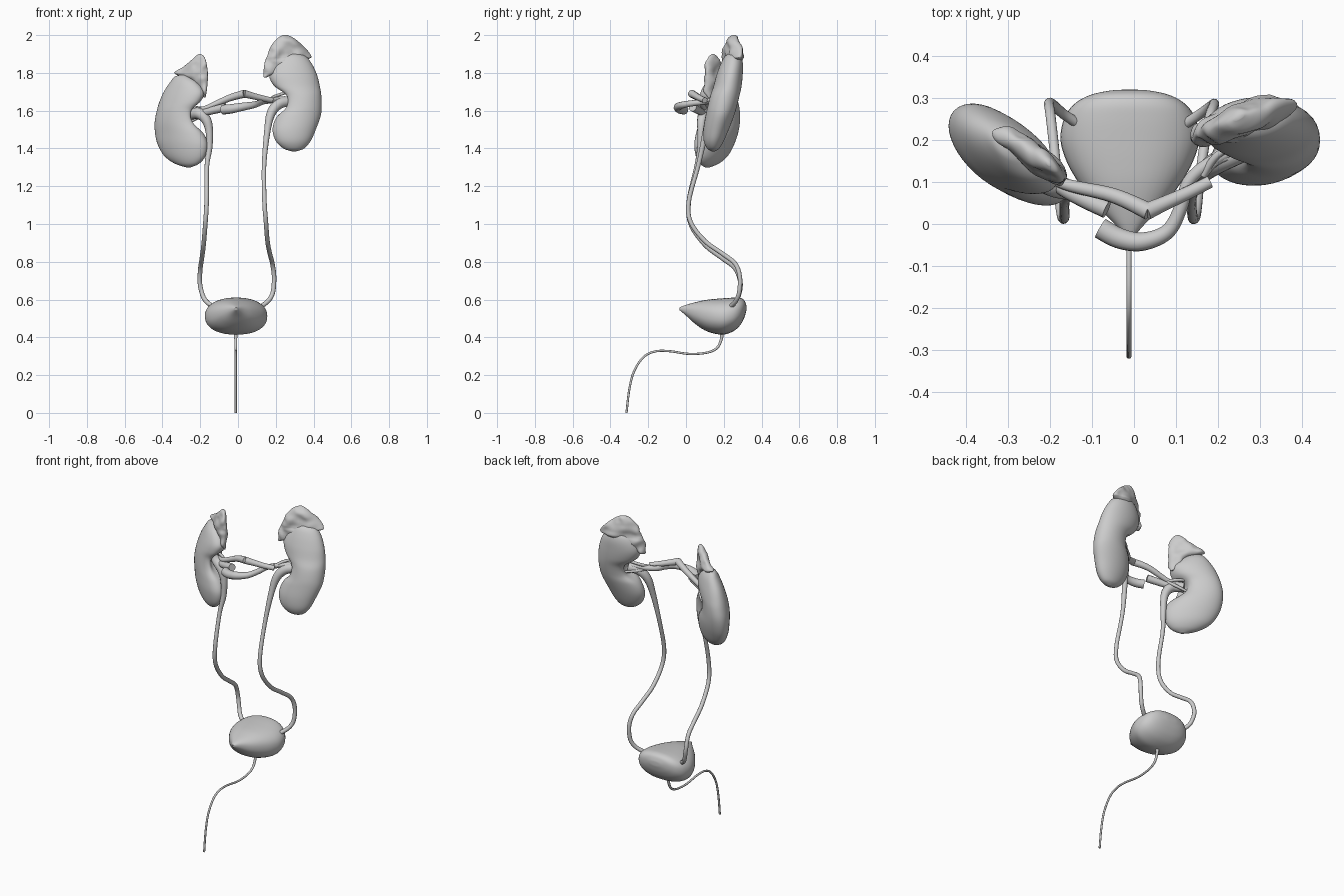
import bpy, bmesh, math
from mathutils import Vector, noise

grey = bpy.data.materials.new("plain_grey")
grey.diffuse_color = (0.6, 0.6, 0.6, 1)


def resample(rows, n):
    """Smooth curve through rows of numbers (Catmull-Rom)."""
    rows = [Vector(r) for r in rows]
    p = [rows[0]] + rows + [rows[-1]]
    out = []
    for i in range(1, len(p) - 2):
        a, b, c, d = p[i - 1:i + 3]
        for k in range(n):
            t = k / n
            out.append(b + (c - a) * (t / 2) + (a * 2 - b * 5 + c * 4 - d) * (t * t / 2)
                       + (b * 3 - a - c * 3 + d) * (t ** 3 / 2))
    return out + [rows[-1]]


def loft(name, rings):
    bm = bmesh.new()
    vs = [[bm.verts.new(co) for co in r] for r in rings]
    n = len(vs[0])
    for r, s in zip(vs, vs[1:]):
        for i in range(n):
            j = (i + 1) % n
            bm.faces.new((r[i], r[j], s[j], s[i]))
    bm.faces.new(vs[0][::-1])
    bm.faces.new(vs[-1])
    bmesh.ops.recalc_face_normals(bm, faces=bm.faces)
    me = bpy.data.meshes.new(name)
    bm.to_mesh(me)
    bm.free()
    me.materials.append(grey)
    ob = bpy.data.objects.new(name, me)
    bpy.context.collection.objects.link(ob)
    bpy.context.view_layer.objects.active = ob
    ob.select_set(True)
    bpy.ops.object.shade_smooth_by_angle(angle=math.radians(50))
    ob.select_set(False)


def tube(name, pts, n=7, sides=12):
    """pts: x, y, z, radius"""
    path = resample(pts, n)
    pos = [v.to_3d() for v in path]
    rings, u = [], None
    for i, p in enumerate(pos):
        t = (pos[min(i + 1, len(pos) - 1)] - pos[max(i - 1, 0)]).normalized()
        u = t.orthogonal() if u is None else u - t * u.dot(t)
        u.normalize()
        w = t.cross(u)
        angles = [2 * math.pi * k / sides for k in range(sides)]
        rings.append([p + (u * math.cos(a) + w * math.sin(a)) * path[i][3] for a in angles])
    loft(name, rings)


def organ(name, rows, x0, slope, hilum=None, wrinkle=0.0, sides=40):
    """rows: z, inner x, outer x, middle y, half depth; sheared in plan by slope"""
    rings = []
    for row in resample([r[:3] + (0,) for r in rows], 6):
        pass
    zs = resample([(r[0], r[1], r[2]) for r in rows], 6)
    ys = resample([(r[3], r[4]) for r in rows], 6)
    for (z, xi, xo), (ym, d) in zip(zs, ys):
        ring = []
        for k in range(sides):
            a = 2 * math.pi * k / sides
            x = (xi + xo) / 2 + (xo - xi) / 2 * math.cos(a)
            y = ym + slope * (x - x0) + d * math.sin(a)
            if hilum:       # hollow on the inner side
                m = max(0, -math.cos(a)) ** 8
                x += math.copysign(0.045, xo - xi) * m * math.exp(-((z - hilum) / 0.06) ** 2)
            if wrinkle:
                y += wrinkle * noise.noise(Vector((x * 22, y * 10, z * 22)))
            ring.append((x, y, z))
        rings.append(ring)
    loft(name, rings)


# kidneys
organ("left_kidney", [
    (1.385, .285, .31, .145, .008), (1.40, .24, .35, .145, .032), (1.44, .20, .385, .148, .053),
    (1.50, .183, .412, .16, .067), (1.57, .20, .437, .178, .075), (1.62, .232, .443, .19, .077),
    (1.68, .232, .441, .205, .077), (1.73, .185, .433, .22, .074), (1.79, .165, .418, .232, .069),
    (1.85, .185, .39, .244, .058), (1.89, .22, .355, .25, .04), (1.91, .275, .30, .253, .008)],
    .31, .05, hilum=1.65)
organ("right_kidney", [
    (1.30, -.25, -.275, .132, .01), (1.32, -.205, -.335, .138, .04), (1.36, -.172, -.39, .146, .065),
    (1.42, -.16, -.425, .153, .082), (1.48, -.178, -.439, .16, .09), (1.54, -.215, -.441, .164, .092),
    (1.60, -.222, -.43, .168, .09), (1.65, -.19, -.415, .172, .085), (1.70, -.18, -.393, .176, .074),
    (1.75, -.215, -.36, .18, .055), (1.78, -.26, -.335, .183, .03), (1.79, -.285, -.30, .184, .008)],
    -.30, -.5, hilum=1.57)

# adrenal glands capping the kidneys
organ("left_adrenal_gland", [
    (1.775, .138, .15, .235, .008), (1.79, .134, .18, .237, .025), (1.85, .14, .30, .241, .038),
    (1.875, .148, .375, .243, .04), (1.89, .155, .388, .244, .042), (1.93, .168, .358, .247, .038),
    (1.97, .195, .315, .25, .03), (1.99, .218, .285, .253, .02), (2.0, .238, .262, .255, .006)],
    .25, .3, wrinkle=.016)
organ("right_adrenal_gland", [
    (1.67, -.172, -.182, .165, .006), (1.70, -.166, -.20, .165, .02), (1.76, -.16, -.25, .165, .034),
    (1.79, -.16, -.325, .166, .036), (1.805, -.16, -.335, .166, .036), (1.83, -.163, -.293, .168, .034),
    (1.865, -.17, -.25, .171, .028), (1.89, -.182, -.222, .174, .016), (1.90, -.198, -.208, .175, .005)],
    -.25, -.62, wrinkle=.014)

# bladder, lofted from its front tip to the back
rings = []
for y, w, lo, hi in resample([
        (-.035, .006, .545, .558), (0, .036, .515, .572), (.05, .085, .47, .586), (.1, .123, .437, .597),
        (.15, .151, .42, .603), (.2, .165, .415, .607), (.25, .157, .432, .61), (.285, .133, .462, .609),
        (.307, .095, .50, .598), (.318, .045, .535, .575), (.32, .008, .55, .56)], 6):
    ring = []
    for k in range(40):
        c, s = math.cos(math.pi * k / 20), math.sin(math.pi * k / 20)
        ring.append((-.01 + w * math.copysign(abs(c) ** .88, c), y,
                     (lo + hi) / 2 + (hi - lo) / 2 * math.copysign(abs(s) ** .88, s)))
    rings.append(ring)
loft("bladder", rings)

# urethra
tube("urethra", [(-.012, y, z, r) for y, z, r in [
    (.19, .43, .011), (.187, .39, .008), (.165, .345, .007), (.115, .32, .006), (.02, .312, .006),
    (-.09, .327, .006), (-.165, .325, .006), (-.225, .295, .006), (-.275, .22, .006),
    (-.30, .125, .006), (-.315, 0, .006)]])

# ureters, each starting as a wide pelvis in the kidney
tube("left_ureter", [
    (.27, .18, 1.65, .028), (.215, .155, 1.635, .028), (.175, .13, 1.585, .024), (.155, .105, 1.49, .017),
    (.138, .065, 1.31, .012), (.14, .015, 1.12, .012), (.148, .025, 1.01, .012), (.156, .10, .91, .012),
    (.168, .19, .845, .012), (.182, .26, .79, .012), (.191, .285, .72, .012), (.185, .282, .64, .012),
    (.162, .265, .595, .012), (.125, .24, .565, .012)])
tube("right_ureter", [
    (-.25, .14, 1.58, .028), (-.205, .10, 1.585, .03), (-.168, .085, 1.55, .026), (-.152, .08, 1.49, .02),
    (-.152, .075, 1.40, .016), (-.165, .055, 1.30, .012), (-.166, .015, 1.12, .012), (-.173, .025, 1.0, .012),
    (-.182, .10, .89, .012), (-.191, .19, .82, .012), (-.199, .26, .765, .012), (-.202, .288, .69, .012),
    (-.188, .28, .625, .012), (-.168, .262, .59, .012), (-.135, .24, .565, .012)])

# arteries meeting at the middle
tube("right_renal_artery", [(-.22, .125, 1.605, .011), (-.165, .095, 1.615, .014), (-.05, .068, 1.665, .018),
                            (.035, .03, 1.69, .021)])
tube("left_renal_artery", [(.03, .03, 1.69, .021), (.07, .048, 1.68, .018), (.13, .075, 1.665, .016),
                           (.18, .10, 1.655, .015)])

# veins
tube("left_renal_vein", [(-.08, -.01, 1.605, .026), (-.035, -.034, 1.61, .025), (.02, -.042, 1.62, .022),
                         (.08, -.018, 1.63, .018), (.112, .04, 1.64, .016), (.13, .1, 1.647, .015),
                         (.18, .145, 1.655, .015), (.25, .18, 1.665, .012)])
tube("right_renal_vein", [(-.23, .125, 1.585, .014), (-.17, .085, 1.592, .018), (-.12, .06, 1.605, .021),
                          (-.065, .035, 1.618, .022)])

# small branches entering the kidneys
for i, (z, y) in enumerate([(1.70, .20), (1.665, .17), (1.63, .21)]):
    tube(f"left_branch_{i}", [(.165, .115, 1.655, .009), (.20, (y + .13) / 2, (z + 1.655) / 2, .009),
                              (.27, y, z, .007)], sides=8)
for i, (z, y) in enumerate([(1.62, .16), (1.575, .13), (1.54, .17)]):
    tube(f"right_branch_{i}", [(-.165, .095, 1.605, .009), (-.195, (y + .10) / 2, (z + 1.605) / 2, .009),
                               (-.255, y, z, .007)], sides=8)
